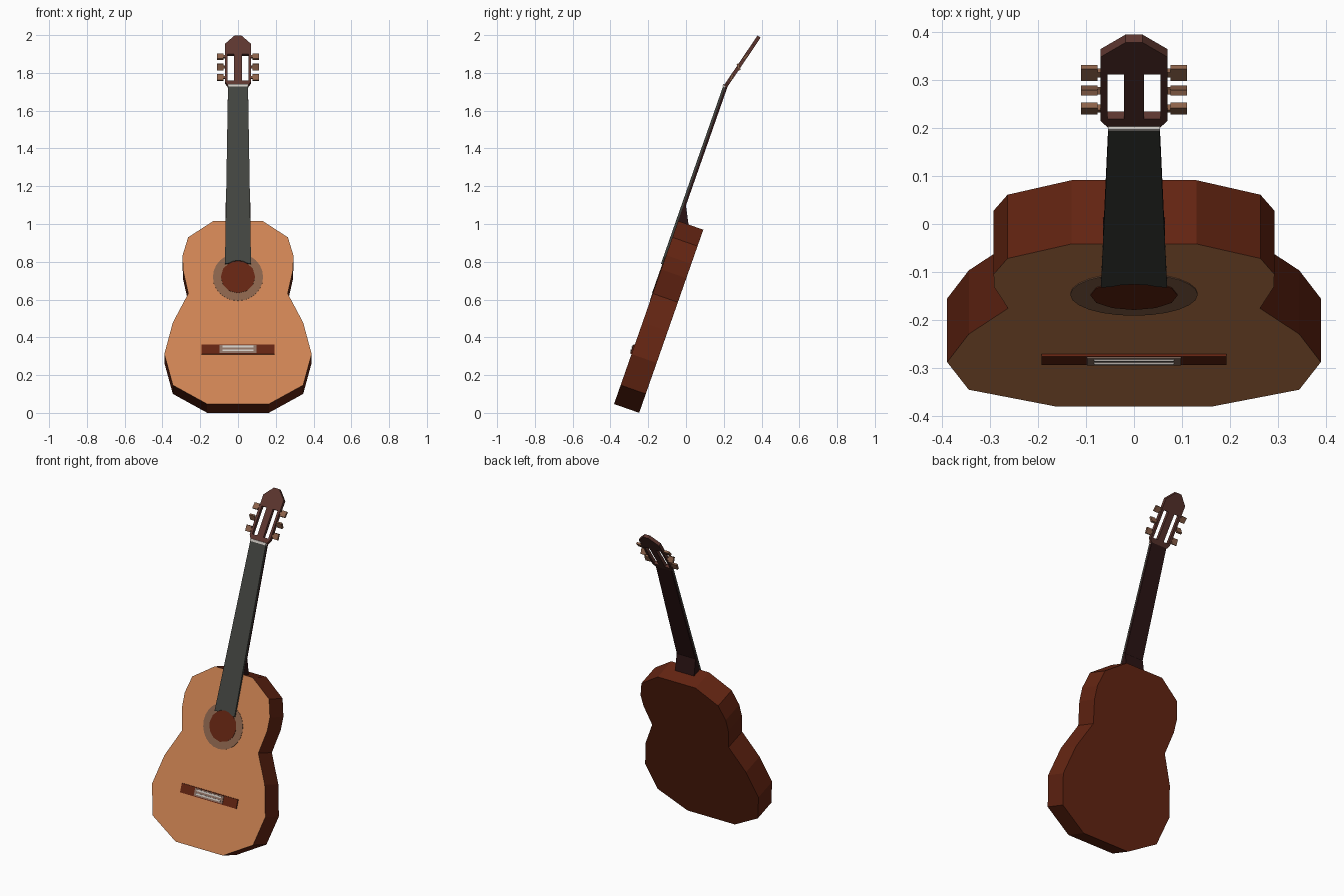
import bpy, bmesh, math
from mathutils import Matrix, Vector

if "Cube" in bpy.data.objects:
    bpy.data.objects.remove(bpy.data.objects["Cube"])


def material(name, rgb):
    m = bpy.data.materials.new(name)
    m.diffuse_color = (*rgb, 1)
    m.use_nodes = True
    m.node_tree.nodes["Principled BSDF"].inputs["Base Color"].default_value = m.diffuse_color
    return m


CEDAR = material("orange cedar", (0.62, 0.23, 0.087))
ROSEWOOD = material("red brown wood", (0.127, 0.018, 0.006))
EBONY = material("dark grey ebony", (0.054, 0.058, 0.050))
NECK = material("very dark brown", (0.024, 0.007, 0.007))
HEAD = material("head brown", (0.107, 0.036, 0.028))
PEG = material("peg tan", (0.27, 0.125, 0.07))
RING = material("rosette grey brown", (0.25, 0.125, 0.07))
BONE = material("bone white", (0.62, 0.58, 0.54))
BLOCK = material("tie block grey brown", (0.27, 0.17, 0.13))

# Leaning frames: x across, y up the instrument, z out of the front
TILT, HEAD_TILT = math.radians(19.3), math.radians(34)
BODY_M = Matrix.Translation((0, -0.381, 0.047)) @ Matrix.Rotation(math.pi / 2 - TILT, 4, 'X')
HEAD_M = Matrix.Translation((0, 0.202, 1.736)) @ Matrix.Rotation(math.pi / 2 - HEAD_TILT, 4, 'X')
# Side profile frame: x up the instrument, y out of the front, z across
SIDE_M = BODY_M @ Matrix(((0, 0, 1, 0), (1, 0, 0, 0), (0, 1, 0, 0), (0, 0, 0, 1)))


def prism(name, outline, z0, z1, mats, matrix=BODY_M):
    """Extrude an outline; a second material goes on the front cap."""
    bm = bmesh.new()
    face = bm.faces.new([bm.verts.new((x, y, z0)) for x, y in outline])
    top = bmesh.ops.extrude_face_region(bm, geom=[face])["geom"]
    bmesh.ops.translate(bm, vec=(0, 0, z1 - z0),
                        verts=[g for g in top if isinstance(g, bmesh.types.BMVert)])
    bmesh.ops.recalc_face_normals(bm, faces=bm.faces)
    for f in bm.faces:
        if len(mats) > 1 and f.normal.z > 0.9:
            f.material_index = 1
    bm.transform(matrix)
    me = bpy.data.meshes.new(name)
    bm.to_mesh(me)
    bm.free()
    for m in mats:
        me.materials.append(m)
    ob = bpy.data.objects.new(name, me)
    bpy.context.collection.objects.link(ob)
    return ob


def mirrored(half):
    return half + [(-x, y) for x, y in reversed(half)]


def rect(x0, x1, y0, y1):
    return [(x0, y0), (x1, y0), (x1, y1), (x0, y1)]


def circle(r, cy, n):
    return [(r * math.sin(2 * math.pi * i / n), cy + r * math.cos(2 * math.pi * i / n))
            for i in range(n)]


# Body
prism("body", mirrored([(0.163, 0), (0.345, 0.106), (0.39, 0.28), (0.345, 0.457),
                        (0.263, 0.62), (0.292, 0.755), (0.293, 0.835), (0.264, 0.935),
                        (0.13, 1.027)]), -0.141, 0, [ROSEWOOD, CEDAR])

# Rosette and sound hole plates
prism("rosette", circle(0.133, 0.712, 24), -0.001, 0.002, [RING])
prism("sound_hole", circle(0.091, 0.712, 12), -0.001, 0.004, [ROSEWOOD])

# Bridge with tie block and saddle
prism("bridge", rect(-0.193, 0.193, 0.279, 0.333), -0.001, 0.006, [ROSEWOOD])
prism("tie_block", rect(-0.098, 0.098, 0.284, 0.329), 0.0, 0.009, [BLOCK])
for i, y in enumerate((0.293, 0.314)):
    prism(f"saddle_{i + 1}", rect(-0.083, 0.083, y, y + 0.009), 0.0, 0.012, [BONE])

# Fingerboard, neck and heel
prism("fingerboard", mirrored([(0.0, 0.802), (0.028, 0.798), (0.05, 0.786), (0.069, 0.783),
                               (0.053, 1.777)])[1:], 0.0, 0.011, [EBONY])
prism("neck", mirrored([(0.065, 1.02), (0.053, 1.79)]), -0.012, 0.0, [NECK])
prism("heel", [(1.02, -0.001), (1.13, -0.001), (1.115, -0.013), (1.02, -0.062)],
      -0.065, 0.065, [NECK], SIDE_M)
prism("nut", rect(-0.054, 0.054, 1.776, 1.79), -0.001, 0.014, [BONE])

# Head with two slots cut through
head = prism("head", mirrored([(0.053, -0.004), (0.07, 0.024), (0.07, 0.262), (0.018, 0.316)]),
             -0.02, 0.0, [HEAD], HEAD_M)
for s in (-1, 1):
    slot = prism("slot_cutter", rect(min(s * 0.021, s * 0.055), max(s * 0.021, s * 0.055),
                                     0.03, 0.197), -0.1, 0.1, [HEAD], HEAD_M)
    mod = head.modifiers.new("slot", 'BOOLEAN')
    mod.operation, mod.solver, mod.object = 'DIFFERENCE', 'EXACT', slot
    slot.hide_render = True
    slot.hide_viewport = False
deps = bpy.context.evaluated_depsgraph_get()
cut = bpy.data.meshes.new_from_object(head.evaluated_get(deps))
head.modifiers.clear()
head.data = cut
for ob in [o for o in bpy.data.objects if o.name.startswith("slot_cutter")]:
    bpy.data.objects.remove(ob)

# Tuning pegs: a shaft and a flat button, turned to differing angles
for s, side in ((-1, "left"), (1, "right")):
    for i, (w, turn) in enumerate(((0.055, 12), (0.122, 50), (0.188, -10))):
        place = HEAD_M @ Matrix.Translation((0, w, -0.01)) @ Matrix.Rotation(math.radians(turn), 4, 'X')
        a, b, c = s * 0.06, s * 0.076, s * 0.111
        prism(f"peg_shaft_{side}_{i + 1}", rect(min(a, b), max(a, b), -0.007, 0.007),
              -0.006, 0.006, [PEG], place)
        prism(f"peg_button_{side}_{i + 1}", rect(min(b, c), max(b, c), -0.018, 0.018),
              -0.006, 0.006, [PEG], place)
